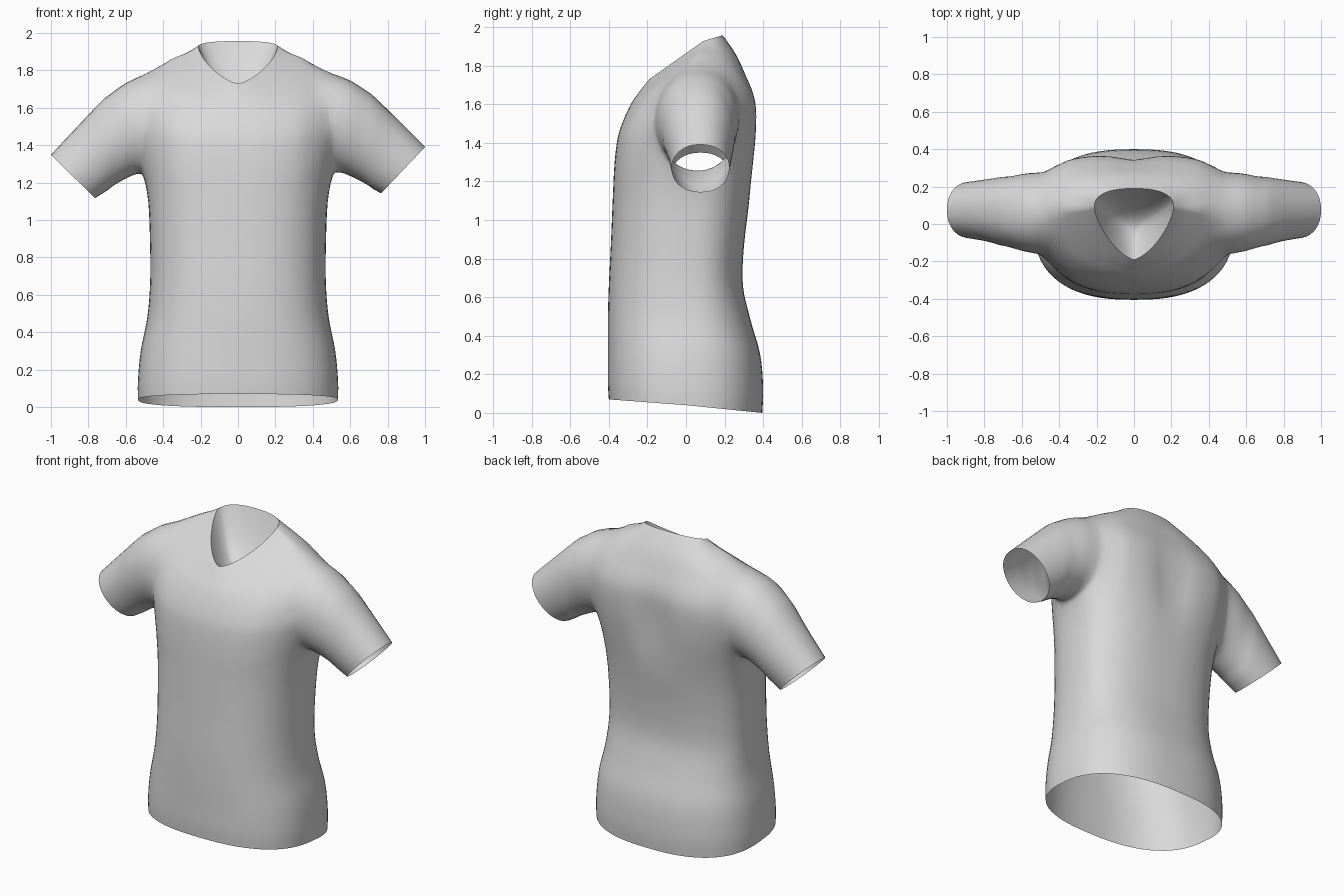
import bpy, bmesh
from math import sin, cos, pi, exp, copysign

cube = bpy.data.objects.get("Cube")
if cube:
    bpy.data.objects.remove(cube, do_unlink=True)

SEGMENTS = 72
STEPS = 4

fabric = bpy.data.materials.new("light_grey_fabric")
fabric.use_nodes = True
GREY = (0.7, 0.7, 0.7, 1)
fabric.diffuse_color = GREY
fabric.node_tree.nodes["Principled BSDF"].inputs["Base Color"].default_value = GREY


def spline_rows(rows):
    """Smoothly interpolate rows of section parameters."""
    out = []
    last = len(rows) - 1
    for i in range(last):
        a, b, c, d = (rows[max(i - 1, 0)], rows[i], rows[i + 1], rows[min(i + 2, last)])
        for k in range(STEPS):
            t = k / STEPS
            out.append([q + 0.5 * t * (r - p + t * (2 * p - 5 * q + 4 * r - s
                        + t * (3 * (q - r) + s - p)))
                        for p, q, r, s in zip(a, b, c, d)])
    return out + [list(rows[last])]


def loft(bm, rings, start_tip, end_tip):
    """Skin rings of points and close both ends with a fan."""
    loops = [[bm.verts.new(p) for p in ring] for ring in rings]
    n = len(loops[0])
    for a, b in zip(loops, loops[1:]):
        for i in range(n):
            j = (i + 1) % n
            bm.faces.new((a[i], a[j], b[j], b[i]))
    for loop, tip in ((loops[0], start_tip), (loops[-1], end_tip)):
        apex = bm.verts.new(tip)
        for i in range(n):
            bm.faces.new((loop[i], loop[(i + 1) % n], apex))


def make_object(name, bm):
    bmesh.ops.recalc_face_normals(bm, faces=bm.faces[:])
    mesh = bpy.data.meshes.new(name)
    bm.to_mesh(mesh)
    bm.free()
    mesh.materials.append(fabric)
    ob = bpy.data.objects.new(name, mesh)
    bpy.context.collection.objects.link(ob)
    return ob


def signed_power(v, e):
    return copysign(abs(v) ** e, v)


def torso_ring(row):
    width, front, back, z_front, z_side, z_back = row
    up = min(max(z_side / 1.93, 0), 1)
    middle = 0.05 * up + 0.04 * up ** 12
    rise = min(max((z_side - 1.3) / 0.63, 0), 1) ** 3
    front_power = 2.5 - 1.05 * rise
    back_power = 2.5 - 0.2 * rise + 0.8 * exp(-((z_side - 1.55) / 0.28) ** 2)
    points = []
    for i in range(SEGMENTS):
        t = 2 * pi * i / SEGMENTS
        c, s = cos(t), sin(t)
        is_back = s > 0
        e = 2 / (back_power if is_back else front_power)
        reach = abs(s) ** e
        x = width * signed_power(c, e)
        y = middle + ((back if is_back else front) - middle) * reach
        z = z_side + ((z_back if is_back else z_front) - z_side) * reach
        if is_back:  # shallow hollow along the spine
            y -= 0.035 * exp(-(x / 0.1) ** 2 - ((z - 1.45) / 0.22) ** 2)
        points.append((x, y, z))
    return points


def level(width, front, back, z):
    return (width, front, back, z, z, z)


# Torso from hem to V neckline: half width, front y, back y, front z, side z, back z
torso_rows = [
    (0.535, -0.4, 0.395, 0.07, 0.04, 0),
    (0.535, -0.405, 0.4, 0.16, 0.14, 0.12),
    level(0.52, -0.405, 0.385, 0.3),
    level(0.485, -0.405, 0.335, 0.48),
    level(0.47, -0.4, 0.295, 0.66),
    level(0.47, -0.39, 0.3, 0.86),
    level(0.48, -0.38, 0.33, 1.1),
    level(0.51, -0.372, 0.35, 1.27),
    (0.53, -0.36, 0.365, 1.39, 1.42, 1.43),
    (0.54, -0.345, 0.367, 1.46, 1.58, 1.57),
    (0.53, -0.315, 0.35, 1.54, 1.72, 1.66),
    (0.47, -0.28, 0.312, 1.61, 1.81, 1.75),
    (0.36, -0.245, 0.27, 1.66, 1.86, 1.84),
    (0.27, -0.215, 0.225, 1.7, 1.895, 1.91),
    (0.212, -0.19, 0.19, 1.73, 1.927, 1.957),
]
torso_rings = [torso_ring(r) for r in spline_rows(torso_rows)]

# Concave lining that closes the neck below the neckline
LINING_Y, LINING_Z = -0.03, 1.66
neckline = torso_rings[-1]
lining = [[(x * k, LINING_Y + (y - LINING_Y) * k, LINING_Z + (z - LINING_Z) * k * k)
           for x, y, z in neckline] for k in (0.92, 0.8, 0.65, 0.5, 0.33, 0.16)]
bm = bmesh.new()
loft(bm, torso_rings + lining, (0, 0, -0.5), (0, LINING_Y, LINING_Z))
shirt = make_object("shirt", bm)

# Sleeves: top x, top z, bottom x, bottom z, front y, back y
sleeve_rows = [
    (0.36, 1.79, 0.34, 1.36, -0.11, 0.24),
    (0.57, 1.775, 0.5, 1.265, -0.165, 0.285),
    (0.71, 1.665, 0.58, 1.23, -0.135, 0.262),
    (0.85, 1.525, 0.67, 1.185, -0.098, 0.243),
    (1, 1.37, 0.765, 1.13, -0.075, 0.225),
]


def sleeve_ring(row, side):
    tx, tz, bx, bz, front, back = row
    points = []
    for i in range(SEGMENTS // 2):
        t = 4 * pi * i / SEGMENTS
        h = 0.5 + 0.5 * cos(t)
        x = bx + (tx - bx) * h
        z = bz + (tz - bz) * h + side * 0.035 * (x - 0.4)
        y = (front + back) / 2 + (back - front) / 2 * signed_power(sin(t), 0.9)
        points.append((side * x, y, z))
    return points


bm = bmesh.new()
for side in (-1, 1):
    rings = [sleeve_ring(r, side) for r in spline_rows(sleeve_rows)]
    loft(bm, rings, (side * 0.3, 0.06, 1.58), (side * 1.5, 0.07, 0.8))
sleeves = make_object("sleeves_helper", bm)
sleeves.hide_render = True

# Join the sleeves to the torso
union = shirt.modifiers.new("join_sleeves", 'BOOLEAN')
union.operation = 'UNION'
union.solver = 'EXACT'
union.object = sleeves
graph = bpy.context.evaluated_depsgraph_get()
joined = bpy.data.meshes.new_from_object(shirt.evaluated_get(graph))
shirt.modifiers.clear()
shirt.data = joined
bpy.data.objects.remove(sleeves, do_unlink=True)

# Open the hem and cuffs, then soften the armhole seams
bm = bmesh.new()
bm.from_mesh(joined)
tips = [v for v in bm.verts if v.co.z < -0.2 or abs(v.co.x) > 1.2]
bmesh.ops.delete(bm, geom=tips, context='VERTS')


def armhole():
    return [v for v in bm.verts if 0.36 < abs(v.co.x) < 0.7 and v.co.z > 1.17
            and not v.is_boundary]


bmesh.ops.triangulate(bm, faces=[f for f in bm.faces if len(f.verts) > 4])
bmesh.ops.remove_doubles(bm, verts=armhole(), dist=0.012)
for _ in range(10):
    bmesh.ops.smooth_vert(bm, verts=armhole(), factor=0.5,
                          use_axis_x=True, use_axis_y=True, use_axis_z=True)
for f in bm.faces:
    f.smooth = True
    f.material_index = 0

# Keep a crisp edge around the neckline
for e in bm.edges:
    if max(abs(v.co.x) for v in e.verts) < 0.25 and e.calc_face_angle(0) > 0.9:
        e.smooth = False
bm.to_mesh(joined)
bm.free()
joined.materials.clear()
joined.materials.append(fabric)
